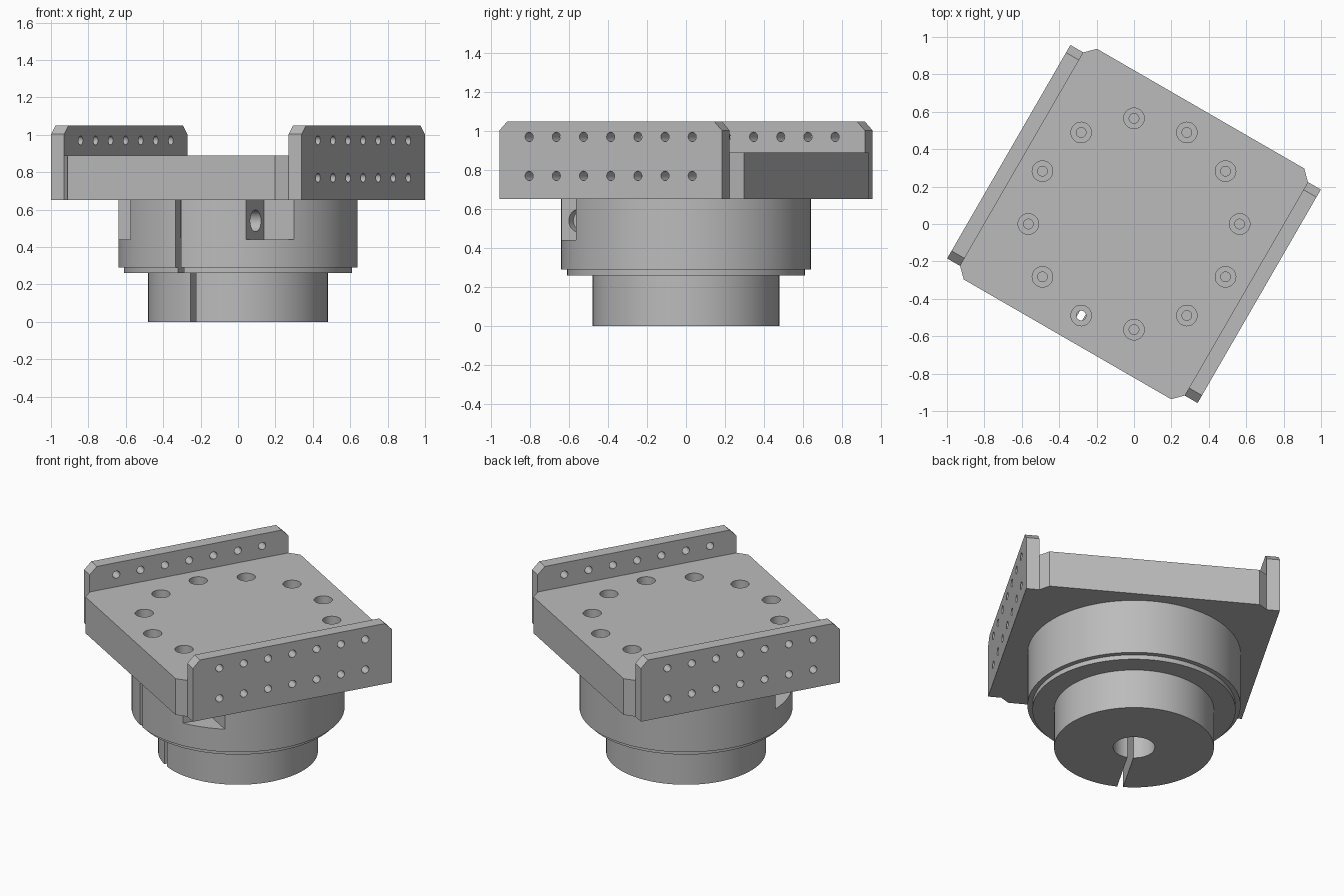
import bpy, bmesh
from math import pi, radians
from mathutils import Matrix, Vector

cube = bpy.data.objects.get("Cube")
if cube:
    bpy.data.objects.remove(cube)

steel = bpy.data.materials.new("machined_grey")
steel.use_nodes = True
grey = (0.5, 0.5, 0.5, 1)
steel.diffuse_color = grey
steel.node_tree.nodes["Principled BSDF"].inputs["Base Color"].default_value = grey


def make(name, bm):
    bmesh.ops.remove_doubles(bm, verts=bm.verts[:], dist=1e-5)
    bmesh.ops.recalc_face_normals(bm, faces=bm.faces[:])
    mesh = bpy.data.meshes.new(name)
    bm.to_mesh(mesh)
    bm.free()
    mesh.materials.append(steel)
    obj = bpy.data.objects.new(name, mesh)
    bpy.context.collection.objects.link(obj)
    return obj


def prism(name, outline, low, high, axis="z"):
    """Extrude an outline: (x, y) along z, or (y, z) along x."""
    place = (lambda a, b, c: (a, b, c)) if axis == "z" else (lambda a, b, c: (c, a, b))
    bm = bmesh.new()
    face = bm.faces.new([bm.verts.new(place(a, b, low)) for a, b in outline])
    new = bmesh.ops.extrude_face_region(bm, geom=[face])["geom"]
    shift = Vector(place(0, 0, high - low))
    bmesh.ops.translate(bm, verts=[v for v in new if isinstance(v, bmesh.types.BMVert)], vec=shift)
    return make(name, bm)


def box(name, x, y, z):
    return prism(name, [(x[0], y[0]), (x[1], y[0]), (x[1], y[1]), (x[0], y[1])], *z)


def lathe(name, profile, places=(Matrix(),), closed=False, steps=32):
    """Turn an (r, z) profile about z, once for every placement."""
    bm = bmesh.new()
    for place in places:
        verts = [bm.verts.new((r, 0, z)) for r, z in profile]
        edges = [bm.edges.new(pair) for pair in zip(verts, verts[1:])]
        if closed:
            edges.append(bm.edges.new((verts[-1], verts[0])))
        before = set(bm.verts) - set(verts)
        bmesh.ops.spin(bm, geom=verts + edges, cent=(0, 0, 0), axis=(0, 0, 1),
                       angle=2 * pi, steps=steps)
        bmesh.ops.transform(bm, matrix=place, verts=[v for v in bm.verts if v not in before])
    return make(name, bm)


def cut(obj, *cutters):
    bpy.context.view_layer.objects.active = obj
    for cutter in cutters:
        mod = obj.modifiers.new("cut", "BOOLEAN")
        mod.operation = "DIFFERENCE"
        mod.solver = "EXACT"
        mod.object = cutter
        bpy.ops.object.modifier_apply(modifier=mod.name)


along_x = Matrix.Rotation(pi / 2, 4, "Y")
BASE, DECK, TOP = 0.65, 0.89, 1.05
INNER, OUTER = 0.693, 0.773

# Square plate with chamfered corners
w, d, c = INNER, 0.712, 0.053
quarter = [(w, d - c), (w - c, d)]
outline = (quarter + [(-x, y) for x, y in reversed(quarter)]
           + [(-x, -y) for x, y in quarter] + [(x, -y) for x, y in reversed(quarter)])
plate = prism("mounting_plate", outline, BASE, DECK)

# Stepped hub with a central bore
hub = lathe("stepped_hub", [(0.125, 0), (0.48, 0), (0.48, 0.26), (0.61, 0.26), (0.61, 0.29),
                            (0.64, 0.29), (0.64, BASE), (0.125, BASE)], closed=True, steps=96)

# Ring of counterbored bolt holes
ring = [Matrix.Rotation(i * pi / 6, 4, "Z") @ Matrix.Translation((0.565, 0, 0)) for i in range(12)]
bolts = lathe("bolt_cutter", [(0, 0.45), (0.026, 0.45), (0.026, 0.75), (0.055, 0.75),
                              (0.055, 1), (0, 1)], ring)

# Clamping slot, screw pockets and cross screw hole
slot = box("slot_cutter", (-0.018, 0.018), (-1, 0), (-0.1, 0.75))
pockets = [box("pocket_cutter", x, (-1, -0.339), (0.44, 0.75)) for x in ((0.357, 1), (-1, -0.357))]
screw = lathe("screw_cutter", [(0, -0.5), (0.058, -0.5), (0.058, 0.5), (0, 0.5)],
              [Matrix.Translation((0, -0.43, 0.54)) @ along_x])
cut(plate, bolts)
cut(hub, bolts, slot, *pockets, screw)

# Side rails with two rows of holes
half, bevel = 0.659, 0.047
side = [(-half, BASE), (half, BASE), (half, TOP - bevel), (half - bevel, TOP),
        (bevel - half, TOP), (-half, TOP - bevel)]
holes = [Matrix.Translation((0, 0.161 * i, z)) @ along_x for i in range(-3, 4) for z in (0.77, 0.97)]
drills = lathe("drill_cutter", [(0, -1), (0.024, -1), (0.024, 1), (0, 1)], holes, steps=20)
rails = [prism("right_rail", side, -OUTER, -INNER, "x"), prism("left_rail", side, INNER, OUTER, "x")]
for rail in rails:
    cut(rail, drills)

for cutter in (bolts, slot, *pockets, screw, drills):
    bpy.data.objects.remove(cutter)

# Turn the assembly and keep machined edges crisp
bpy.ops.object.select_all(action="DESELECT")
for obj in (plate, hub, *rails):
    obj.rotation_euler.z = radians(-30)
    obj.select_set(True)
bpy.context.view_layer.objects.active = plate
bpy.ops.object.shade_smooth_by_angle(angle=radians(30))
